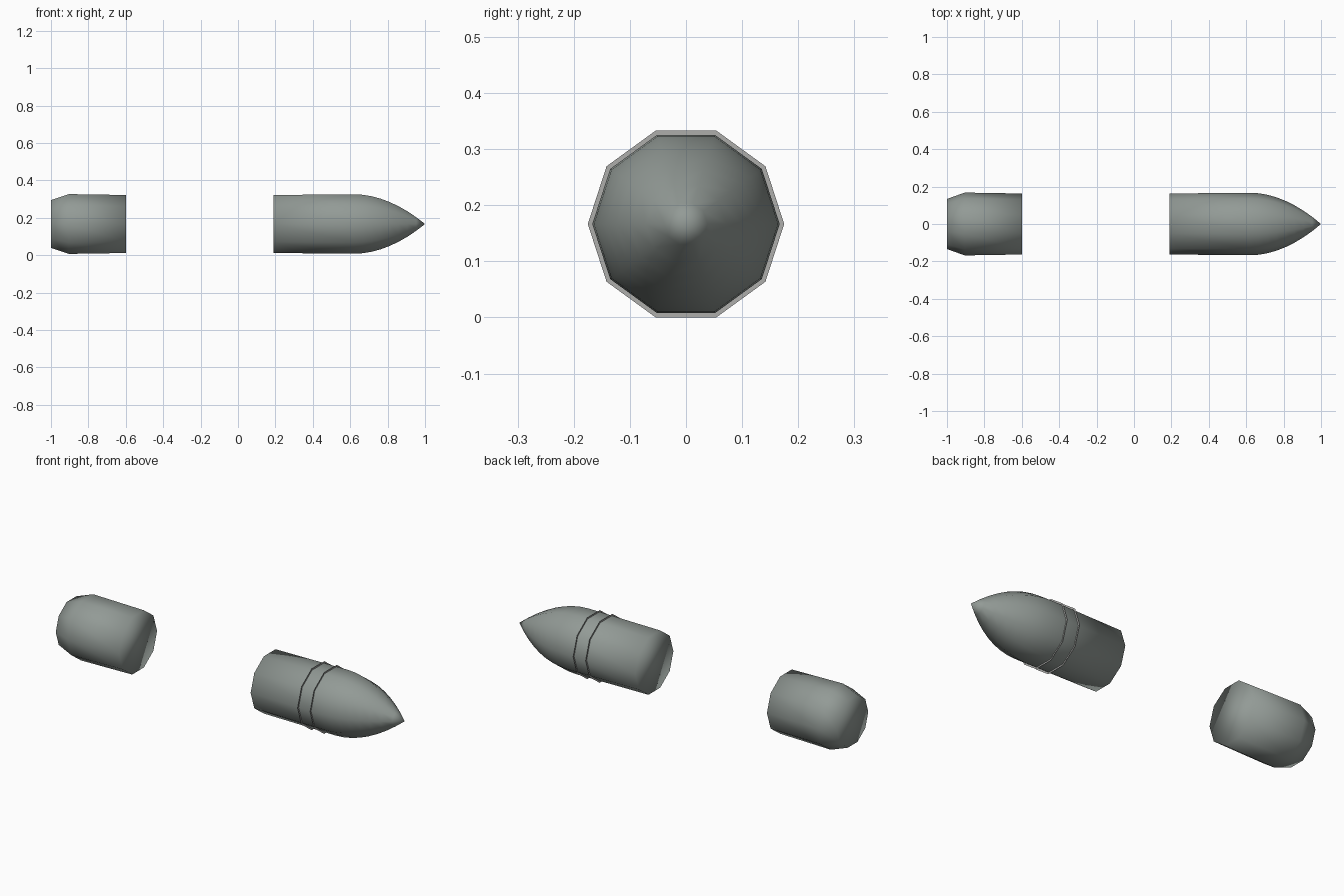
import bpy, bmesh
from math import cos, sin, tau

SIDES = 10
AXIS_Z = 0.1665

cube = bpy.data.objects.get("Cube")
if cube:
    bpy.data.objects.remove(cube)


def material(name, color):
    mat = bpy.data.materials.new(name)
    mat.use_nodes = True
    mat.diffuse_color = color
    node = next(n for n in mat.node_tree.nodes if n.type == 'BSDF_PRINCIPLED')
    node.inputs["Base Color"].default_value = color
    return mat


def lathe(name, profile, mat, capped=True, smooth=True):
    """Turn (x, radius) points around the long axis; zero radius makes a tip."""
    bm = bmesh.new()
    loops = []
    for x, r in profile:
        count = SIDES if r > 0 else 1
        loops.append([bm.verts.new((x, r * cos(tau * i / SIDES),
                                    AXIS_Z + r * sin(tau * i / SIDES)))
                      for i in range(count)])
    for a, b in zip(loops, loops[1:]):
        for i in range(SIDES):
            j = (i + 1) % SIDES
            if len(b) == 1:
                bm.faces.new((a[i], a[j], b[0]))
            else:
                bm.faces.new((a[i], a[j], b[j], b[i]))
    if capped:
        for loop in (loops[0], loops[-1]):
            if len(loop) > 1:
                bm.faces.new(loop)
    bmesh.ops.recalc_face_normals(bm, faces=bm.faces)
    for f in bm.faces:
        f.smooth = smooth
    if not capped and bm.faces[:][0].normal.x < 0:
        bmesh.ops.reverse_faces(bm, faces=bm.faces)
    mesh = bpy.data.meshes.new(name)
    bm.to_mesh(mesh)
    bm.free()
    mesh.materials.append(mat)
    obj = bpy.data.objects.new(name, mesh)
    bpy.context.collection.objects.link(obj)


steel = material("steel grey", (0.29, 0.325, 0.305, 1))
pale = material("pale grey", (0.42, 0.42, 0.41, 1))

# Tail section with a tapered rear end
lathe("tail_section", [(-1, 0.134), (-0.905, 0.168), (-0.6, 0.163)], steel)

# Nose section: straight body and a curved point
START, STEPS = 0.62, 8
nose = [(0.19, 0.163)]
for i in range(STEPS + 1):
    t = i / STEPS
    nose.append((START + (1 - START) * t, 0.167 * (1 - t ** 1.95)))
lathe("nose_section", nose, steel)

# Two flat flange rings around the nose section
for label, x in (("rear", 0.48), ("front", 0.555)):
    lathe(label + "_ring", [(x, 0.163), (x, 0.175)], pale, capped=False, smooth=False)
